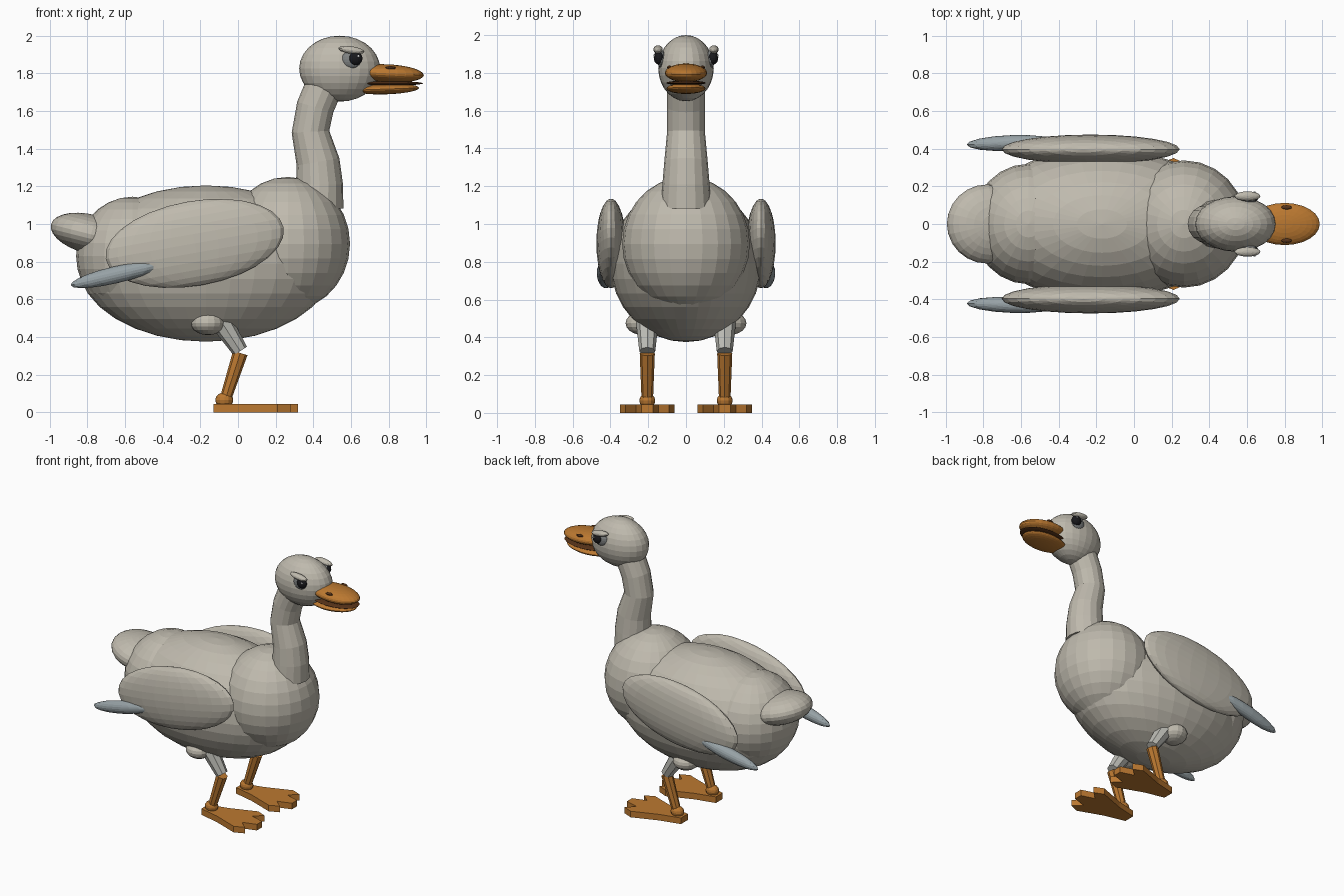
import bpy, bmesh, math
from mathutils import Vector, Matrix

cube = bpy.data.objects.get("Cube")
if cube:
    bpy.data.objects.remove(cube, do_unlink=True)


def material(name, colour):
    m = bpy.data.materials.new(name)
    m.use_nodes = True
    m.diffuse_color = (*colour, 1)
    bsdf = m.node_tree.nodes["Principled BSDF"]
    bsdf.inputs["Base Color"].default_value = (*colour, 1)
    bsdf.inputs["Roughness"].default_value = 0.8
    return m


PLUMAGE = material("warm grey plumage", (0.52, 0.49, 0.42))
FEATHER = material("blue grey feather", (0.31, 0.36, 0.38))
SHANK = material("pale grey shank", (0.50, 0.50, 0.46))
SOCKET = material("grey eye rim", (0.22, 0.23, 0.23))
BLACK = material("black eye", (0.01, 0.01, 0.012))
GLINT = material("white glint", (0.85, 0.85, 0.85))
ORANGE = material("orange bill", (0.50, 0.19, 0.03))
DARK = material("dark brown mouth", (0.10, 0.035, 0.01))


def finish(name, bm, mat):
    bmesh.ops.recalc_face_normals(bm, faces=bm.faces)
    mesh = bpy.data.meshes.new(name)
    bm.to_mesh(mesh)
    bm.free()
    mesh.materials.append(mat)
    obj = bpy.data.objects.new(name, mesh)
    bpy.context.collection.objects.link(obj)
    return obj


def ellipsoid(name, centre, radii, mat, tilt=0, yaw=0, segments=24, rings=14):
    """Faceted ellipsoid; positive tilt raises its +x end."""
    bm = bmesh.new()
    bmesh.ops.create_uvsphere(bm, u_segments=segments, v_segments=rings, radius=1)
    turn = Matrix.Rotation(math.radians(yaw), 4, "Z") @ Matrix.Rotation(math.radians(-tilt), 4, "Y")
    bm.transform(Matrix.Translation(centre) @ turn @ Matrix.Diagonal((*radii, 1)))
    return finish(name, bm, mat)


def tube(name, path, mat, sides):
    """Capped tube through (x, y, z, radius) points, rings square to the path."""
    bm = bmesh.new()
    points = [Vector(p[:3]) for p in path]
    rings = []
    for i, p in enumerate(points):
        along = (points[min(i + 1, len(points) - 1)] - points[max(i - 1, 0)]).normalized()
        side = Vector((0, 1, 0))
        across = side.cross(along).normalized()
        ring = []
        for k in range(sides):
            a = math.tau * k / sides
            ring.append(bm.verts.new(p + (across * math.cos(a) + side * math.sin(a)) * path[i][3]))
        rings.append(ring)
    for low, high in zip(rings, rings[1:]):
        for k in range(sides):
            n = (k + 1) % sides
            bm.faces.new((low[k], low[n], high[n], high[k]))
    bm.faces.new(rings[0])
    bm.faces.new(rings[-1])
    return finish(name, bm, mat)


def plate(name, outline, centre_y, height, mat):
    bm = bmesh.new()
    base = bm.faces.new([bm.verts.new((x, y + centre_y, 0)) for x, y in outline])
    top = bmesh.ops.extrude_face_region(bm, geom=[base])["geom"]
    verts = [v for v in top if isinstance(v, bmesh.types.BMVert)]
    bmesh.ops.translate(bm, verts=verts, vec=(0, 0, height))
    return finish(name, bm, mat)


# Trunk
ellipsoid("body", (-0.17, 0, 0.79), (0.68, 0.40, 0.415), PLUMAGE, segments=32, rings=16)
ellipsoid("chest", (0.265, 0, 0.895), (0.33, 0.338, 0.355), PLUMAGE)
ellipsoid("rump", (-0.56, 0, 0.83), (0.30, 0.32, 0.315), PLUMAGE)
ellipsoid("tail", (-0.78, 0, 0.945), (0.22, 0.21, 0.105), PLUMAGE, tilt=-14)

# Neck and head
tube("neck", [(0.425, 0, 1.09, 0.135), (0.433, 0, 1.21, 0.125), (0.425, 0, 1.33, 0.115),
              (0.385, 0, 1.49, 0.10), (0.41, 0, 1.62, 0.10), (0.46, 0, 1.74, 0.10)], PLUMAGE, 16)
ellipsoid("head", (0.54, 0, 1.825), (0.215, 0.147, 0.175), PLUMAGE)

# Bill
ellipsoid("upper_bill", (0.80, 0, 1.80), (0.187, 0.112, 0.048), ORANGE, tilt=-3)
ellipsoid("mouth_line", (0.80, 0, 1.747), (0.183, 0.105, 0.012), DARK)
ellipsoid("lower_bill", (0.79, 0, 1.717), (0.172, 0.103, 0.028), ORANGE, tilt=2)

# Foot outline: narrow heel spreading to three webbed toes
half_foot = [(-0.13, 0.04), (0.02, 0.075), (0.21, 0.145), (0.28, 0.115), (0.22, 0.06), (0.32, 0.03)]
foot = half_foot + [(x, -y) for x, y in reversed(half_foot)]

# Parts on both sides
for label, s in (("left", 1), ("right", -1)):
    ellipsoid(label + "_wing", (-0.23, s * 0.397, 0.897), (0.48, 0.078, 0.225), PLUMAGE, tilt=10)
    ellipsoid(label + "_wing_tip", (-0.65, s * 0.43, 0.73), (0.245, 0.042, 0.045), FEATHER,
              tilt=13, yaw=s * 2, segments=16, rings=10)
    ellipsoid(label + "_eye_rim", (0.603, s * 0.132, 1.875), (0.052, 0.022, 0.048), SOCKET, segments=16, rings=10)
    ellipsoid(label + "_eye", (0.625, s * 0.143, 1.88), (0.036, 0.028, 0.036), BLACK, segments=16, rings=10)
    ellipsoid(label + "_eye_glint", (0.64, s * 0.168, 1.892), (0.007, 0.005, 0.007), GLINT, segments=8, rings=6)
    ellipsoid(label + "_brow", (0.602, s * 0.148, 1.924), (0.07, 0.025, 0.02), PLUMAGE,
              tilt=-8, segments=16, rings=8)
    ellipsoid(label + "_nostril", (0.81, s * 0.088, 1.829), (0.028, 0.012, 0.01), DARK, segments=12, rings=6)

    # Leg, jointed at the knee and ankle
    y = s * 0.205
    ellipsoid(label + "_thigh", (-0.16, s * 0.22, 0.475), (0.092, 0.10, 0.065), PLUMAGE, segments=16, rings=10)
    tube(label + "_shank", [(-0.10, y, 0.50, 0.062), (0.012, y, 0.325, 0.042)], SHANK, 8)
    tube(label + "_lower_leg", [(0.012, y, 0.315, 0.04), (-0.07, y, 0.06, 0.03)], ORANGE, 8)
    ellipsoid(label + "_ankle", (-0.073, y, 0.065), (0.048, 0.042, 0.04), ORANGE, segments=12, rings=8)
    plate(label + "_foot", foot, y, 0.045, ORANGE)
